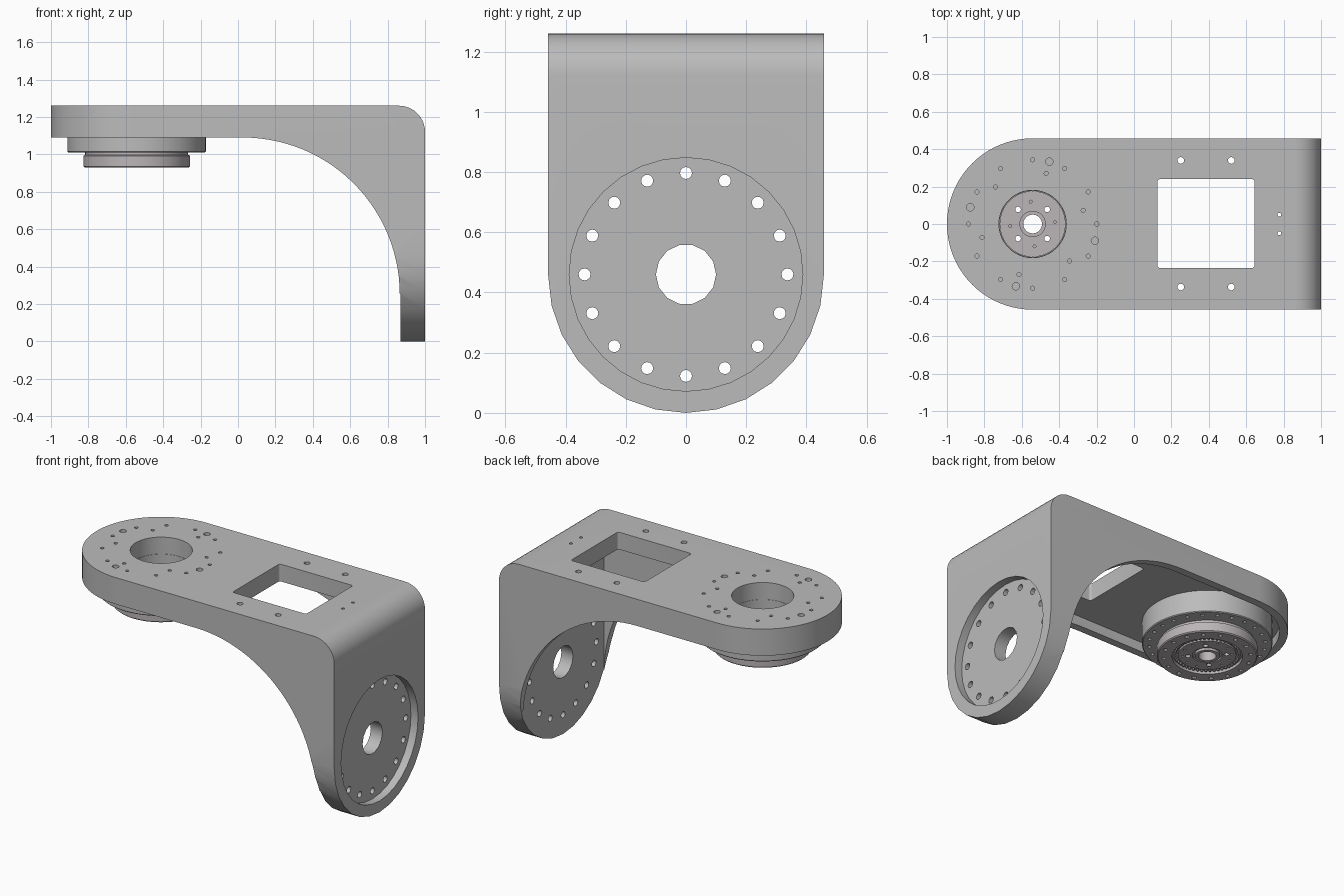
import bpy, bmesh, math
from math import cos, sin, pi, radians

if "Cube" in bpy.data.objects:
    bpy.data.objects.remove(bpy.data.objects["Cube"])


def material(name, rgb):
    m = bpy.data.materials.new(name)
    m.use_nodes = True
    m.diffuse_color = (*rgb, 1)
    m.node_tree.nodes["Principled BSDF"].inputs["Base Color"].default_value = (*rgb, 1)
    return m


grey = material("bracket grey", (0.5, 0.5, 0.5))
warm = material("warm steel grey", (0.5, 0.465, 0.475))

HUB = -0.542      # x of the swivel axis
HALF = 0.458      # half width of the bracket
LEG_Z = 0.458     # height of the leg's round centre
PLATE = 1.15      # underside of the top plate
INNER = 0.868     # inside face of the leg


def arc(cx, cy, r, a0, a1, n):
    return [(cx + r * cos(radians(a0 + (a1 - a0) * i / n)),
             cy + r * sin(radians(a0 + (a1 - a0) * i / n))) for i in range(n + 1)]


def circle(cx, cy, r, n):
    return arc(cx, cy, r, 0, 360, n)[:-1]


def ring(cx, cy, radius, count, start=0):
    return circle(cx, cy, radius, count) if not start else \
        arc(cx, cy, radius, start, start + 360, count)[:-1]


def add_prism(bm, pts, axis, lo, hi):
    """Extrude a 2D outline along an axis."""
    place = {"x": lambda a, b, h: (h, a, b),
             "y": lambda a, b, h: (a, h, b),
             "z": lambda a, b, h: (a, b, h)}[axis]
    low = [bm.verts.new(place(a, b, lo)) for a, b in pts]
    high = [bm.verts.new(place(a, b, hi)) for a, b in pts]
    bm.faces.new(low)
    bm.faces.new(high)
    for i in range(len(pts)):
        j = (i + 1) % len(pts)
        bm.faces.new((low[i], low[j], high[j], high[i]))


def finish(name, bm, mat=grey):
    bmesh.ops.recalc_face_normals(bm, faces=bm.faces)
    mesh = bpy.data.meshes.new(name)
    bm.to_mesh(mesh)
    bm.free()
    mesh.materials.append(mat)
    ob = bpy.data.objects.new(name, mesh)
    bpy.context.scene.collection.objects.link(ob)
    return ob


def prisms(name, specs):
    bm = bmesh.new()
    for spec in specs:
        add_prism(bm, *spec)
    return finish(name, bm)


def cut(ob, cutter, operation="DIFFERENCE"):
    """Apply a boolean and drop the cutter."""
    cutter.hide_render = True
    mod = ob.modifiers.new("cut", "BOOLEAN")
    mod.operation, mod.object, mod.solver = operation, cutter, "EXACT"
    graph = bpy.context.evaluated_depsgraph_get()
    mesh = bpy.data.meshes.new_from_object(ob.evaluated_get(graph))
    ob.modifiers.clear()
    ob.data = mesh
    bpy.data.objects.remove(cutter)


def smooth(ob):
    bpy.ops.object.select_all(action="DESELECT")
    ob.select_set(True)
    bpy.context.view_layer.objects.active = ob
    bpy.ops.object.shade_smooth_by_angle(angle=radians(28))


def revolve(name, profile, mat, steps=64):
    bm = bmesh.new()
    rows = [[bm.verts.new((HUB + r * cos(2 * pi * s / steps), r * sin(2 * pi * s / steps), z))
             for r, z in profile] for s in range(steps)]
    n = len(profile)
    for s in range(steps):
        a, b = rows[s], rows[(s + 1) % steps]
        for i in range(n):
            j = (i + 1) % n
            bm.faces.new((a[i], a[j], b[j], b[i]))
    return finish(name, bm, mat)


# Bracket: side profile with rounded corner and arch
side = ([(-1.05, 1.09), (-1.05, 1.26)] + arc(0.86, 1.12, 0.14, 90, 0, 10)
        + [(1, -0.05), (0.865, -0.05)] + arc(0.025, 0.25, 0.84, 0, 90, 28))
bracket = prisms("bracket", [(side, "y", -0.5, 0.5)])

# Rounded ends in plan and in elevation
plan = arc(HUB, 0, HALF, 90, 270, 40) + [(1.2, -HALF), (1.2, HALF)]
cut(bracket, prisms("plan_cutter", [(plan, "z", -0.2, 1.5)]), "INTERSECT")
leg = arc(0, LEG_Z, HALF, 180, 360, 14) + [(HALF, 1.5), (-HALF, 1.5)]
cut(bracket, prisms("leg_cutter", [(leg, "x", -1.5, 1.5)]), "INTERSECT")

# Hollow between the side walls, and the round recess on the leg
hollow = arc(HUB, 0, 0.41, 90, 270, 32) + [(INNER, -0.41), (INNER, 0.41)]
cut(bracket, prisms("hollow_cutter", [(hollow, "z", -0.2, PLATE)]))
cut(bracket, prisms("recess_cutter", [(circle(0, 0.46, 0.388, 32), "x", 0.95, 1.1)]))

# Window, swivel opening and all bolt holes
window = []
for x, y, a in ((0.63, 0.225, 0), (0.14, 0.225, 90), (0.14, -0.22, 180), (0.63, -0.22, 270)):
    window += arc(x, y, 0.015, a, a + 90, 4)
holes = [(window, "z", 1.0, 1.4),
         (circle(HUB, 0, 0.18, 48), "z", 1.0, 1.4),
         (circle(0, 0.46, 0.1, 14), "x", 0.8, 1.1)]
holes += [(circle(y, z, 0.02, 12), "x", 0.8, 1.1) for y, z in ring(0, 0.46, 0.337, 16)]
top_holes = [(x, y, 0.018) for x in (0.25, 0.52) for y in (-0.337, 0.34)]
top_holes += [(x, y, 0.011) for x, y in ring(HUB, 0, 0.343, 12)]
top_holes += [(x, y, 0.02) for x, y in ring(HUB, 0, 0.345, 4, 75)]
top_holes += [(x, y, 0.011) for x, y in ring(HUB, 0, 0.28, 6, 15)]
top_holes += [(0.777, y, 0.01) for y in (-0.05, 0.05)]
holes += [(circle(x, y, r, 12), "z", 1.0, 1.4) for x, y, r in top_holes]
cut(bracket, prisms("hole_cutter", holes))
smooth(bracket)

# Swivel housing: fixed flange under the plate
flange = revolve("swivel_flange", [
    (0.178, PLATE + 0.002), (0.37, PLATE + 0.002), (0.37, 1.015), (0.365, 1.01),
    (0.2, 1.01), (0.178, 1.03)], grey)
cut(flange, prisms("flange_holes", [(circle(x, y, 0.012, 10), "z", 0.98, 1.03)
                                    for x, y in ring(HUB, 0, 0.33, 24)]))
smooth(flange)

# Rotating output disc with hub, groove and centre bore
output = revolve("output_disc", [
    (0.05, 1.09), (0.07, 1.09), (0.07, 1.06), (0.176, 1.06), (0.176, 1.02), (0.275, 1.02),
    (0.275, 0.997), (0.285, 0.992), (0.285, 0.936), (0.279, 0.93), (0.2, 0.93),
    (0.2, 0.95), (0.165, 0.95), (0.165, 0.938), (0.085, 0.938), (0.085, 0.948),
    (0.07, 0.948), (0.07, 0.932), (0.05, 0.932)], warm)
drill = [(circle(x, y, 0.013, 10), "z", 0.9, 0.95) for x, y in ring(HUB, 0, 0.248, 16)]
drill += [(circle(x, y, 0.015, 12), "z", 0.9, 1.2) for x, y in ring(HUB, 0, 0.11, 4, 45)]
drill += [(circle(x, y, 0.008, 8), "z", 0.9, 0.955) for x, y in ring(HUB, 0, 0.14, 12, 15)]
drill += [(circle(x, y, 0.008, 8), "z", 1.04, 1.2) for x, y in ring(HUB, 0, 0.12, 4, 5)]
cut(output, prisms("output_holes", drill))
smooth(output)

# Roller ring set in the groove of the output disc
rollers = prisms("roller_ring", [(circle(x, y, 0.007, 6), "z", 0.937, 0.953)
                                 for x, y in ring(HUB, 0, 0.183, 48)])
